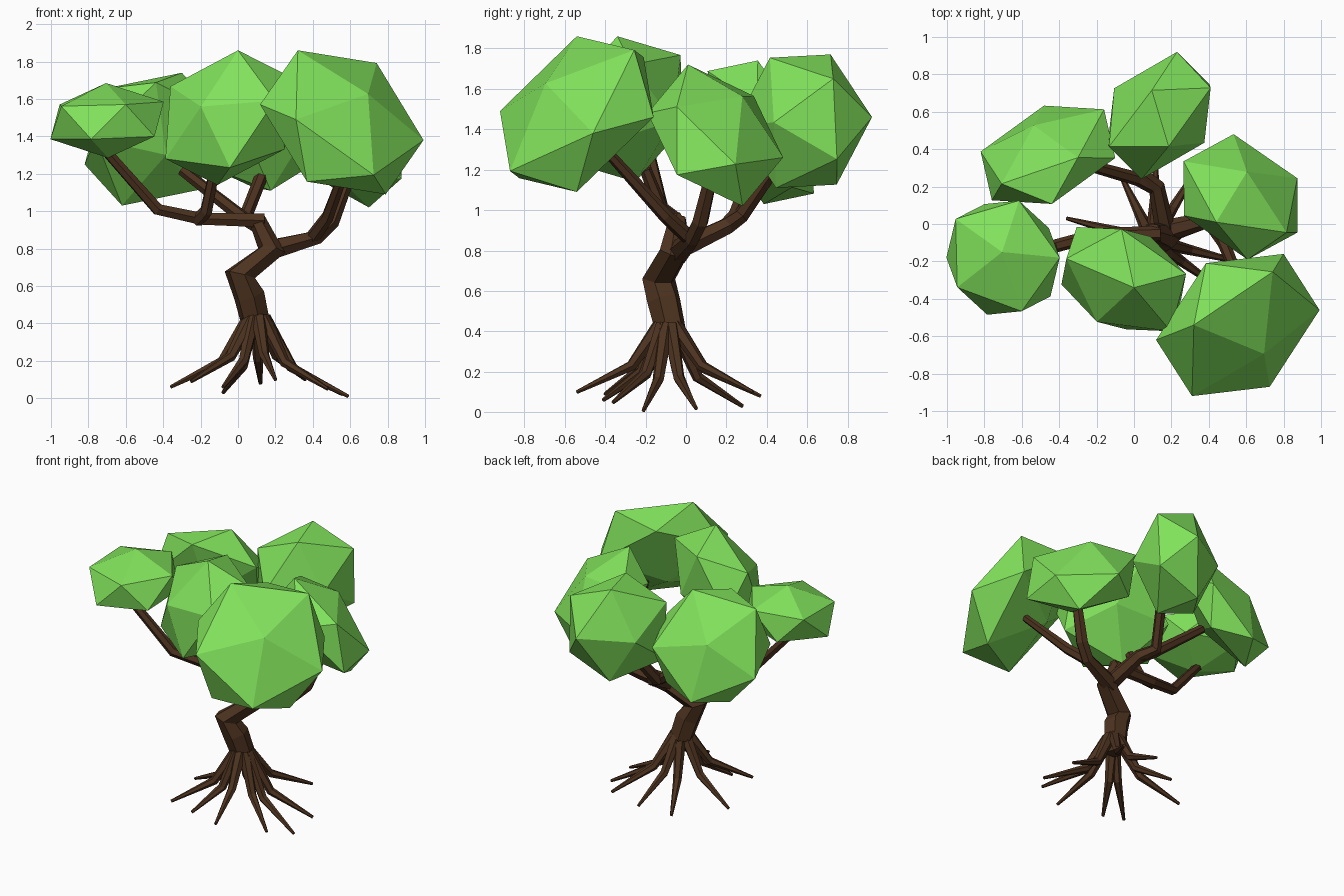
import bpy, bmesh
from mathutils import Vector, Matrix

if "Cube" in bpy.data.objects:
    bpy.data.objects.remove(bpy.data.objects["Cube"])


def material(name, color):
    m = bpy.data.materials.new(name)
    m.diffuse_color = (*color, 1)
    m.use_nodes = True
    m.node_tree.nodes["Principled BSDF"].inputs["Base Color"].default_value = m.diffuse_color
    return m


BARK = material("bark", (0.075, 0.033, 0.014))
LEAF = material("leaf", (0.22, 0.76, 0.105))


def limbs(name, paths):
    """Six-sided flat tubes along paths of (x, y, z, radius)."""
    cu = bpy.data.curves.new(name, 'CURVE')
    cu.dimensions = '3D'
    cu.bevel_depth = 1.0
    cu.bevel_resolution = 1
    cu.use_fill_caps = True
    for path in paths:
        s = cu.splines.new('POLY')
        s.use_smooth = False
        s.points.add(len(path) - 1)
        for p, (x, y, z, r) in zip(s.points, path):
            p.co = (x, y, z, 1)
            p.radius = r
    tmp = bpy.data.objects.new(name + "_path", cu)
    bpy.context.collection.objects.link(tmp)
    dg = bpy.context.evaluated_depsgraph_get()
    me = bpy.data.meshes.new_from_object(tmp.evaluated_get(dg))
    bpy.data.objects.remove(tmp)
    me.materials.clear()
    me.materials.append(BARK)
    for f in me.polygons:
        f.use_smooth = False
    me.name = name
    bpy.context.collection.objects.link(bpy.data.objects.new(name, me))


def clump(name, center, *corners):
    """Stretched icosahedron: one face is mapped onto three corners around the centre."""
    bm = bmesh.new()
    bmesh.ops.create_icosphere(bm, subdivisions=1, radius=1)
    bm.faces.ensure_lookup_table()
    face = Matrix([v.co for v in bm.faces[0].verts]).transposed()
    m = Matrix(corners).transposed() @ face.inverted()
    for v in bm.verts:
        v.co = m @ v.co + Vector(center)
    bmesh.ops.recalc_face_normals(bm, faces=bm.faces[:])
    me = bpy.data.meshes.new(name)
    bm.to_mesh(me)
    bm.free()
    me.materials.append(LEAF)
    bpy.context.collection.objects.link(bpy.data.objects.new(name, me))


# Crooked trunk
limbs("trunk", [[(.10, -.09, .32, .045), (.09, -.08, .42, .08), (.06, -.11, .55, .085),
                 (.01, -.135, .66, .085), (.18, -.06, .79, .075), (.10, -.04, .96, .045)]])

# Branches, one per leaf clump
limbs("branches", [
    [(.14, -.05, .95, .042), (-.20, -.06, .96, .037), (-.43, -.12, 1.01, .035), (-.74, -.2, 1.36, .028)],
    [(-.22, -.06, .95, .038), (-.17, -.12, 1.0, .035), (-.13, -.2, 1.2, .03)],
    [(.17, -.05, .8, .055), (.12, .2, .92, .045), (.04, .27, .97, .04), (.13, .43, 1.2, .035)],
    [(.12, .19, .91, .04), (.02, .24, .97, .037), (-.3, .33, 1.22, .03)],
    [(.16, -.04, .79, .06), (.42, .03, .86, .042), (.5, .07, .94, .042), (.58, .12, 1.15, .035)],
    [(.4, .02, .86, .04), (.48, -.1, .97, .035), (.6, -.4, 1.3, .025)],
])

# Spreading roots
tips = [(-.36, .03, .06), (-.25, -.4, .09), (-.08, -.41, .06), (.2, -.54, .1), (.48, -.36, .05),
        (.59, -.21, .01), (.56, .05, .02), (.36, .33, .1), (.12, .37, .08), (-.08, .28, .03)]


def root(x, y, z):
    c = Vector((.1, -.09))
    d = Vector((x, y)) - c
    a, k = c + d.normalized() * .04, c + d * .4
    return [(a.x, a.y, .43, .04), (k.x, k.y, .15 + z * .8, .028), (x, y, z, .01)]


limbs("roots", [root(*t) for t in tips])

# Leaf clumps: centre, then the three corners of one face
clump("leaves_left", (-.7, -.18, 1.485), (-.005, .03, .2), (.303, 0, .1), (.085, .305, .1))
clump("leaves_back_left", (-.46, .37, 1.385), (.16, -.015, .355), (.36, -.017, .135), (.3, .243, 0))
clump("leaves_back", (.135, .58, 1.44), (.095, .34, .02), (.275, .148, .21), (-.04, .135, .33))
clump("leaves_right", (.57, .145, 1.37), (-.305, .19, .195), (-.13, -.135, .35), (-.303, -.1, .143))
clump("leaves_front_right", (.555, -.54, 1.475), (-.235, 0, .385), (-.245, -.38, .015), (-.437, -.08, .095))
clump("leaves_front", (-.055, -.295, 1.5), (.055, -.045, .36), (.333, .028, .22), (-.012, .268, .267))
